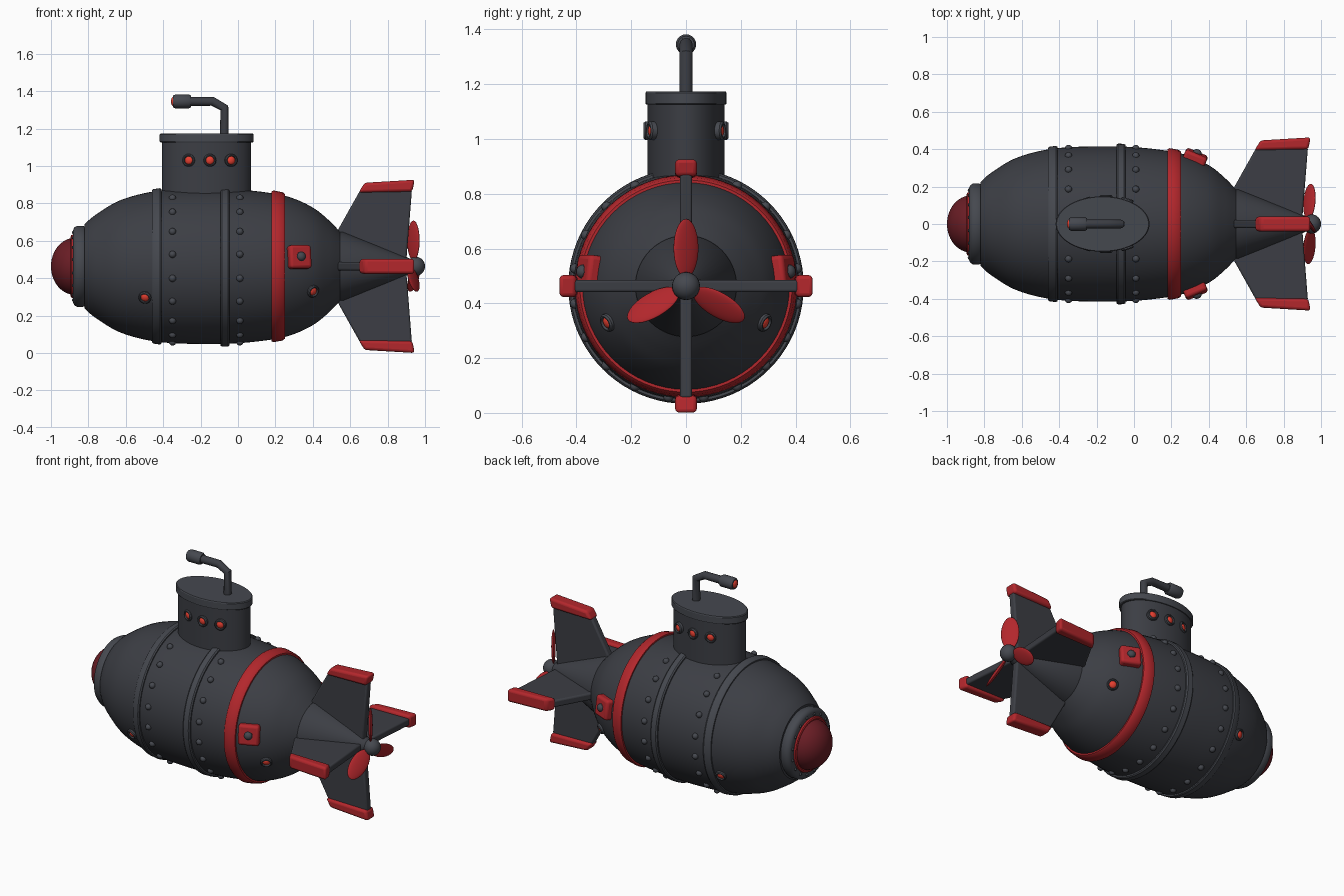
import bpy, bmesh
from math import sin, cos, pi, radians, sqrt
from mathutils import Matrix, Vector

if "Cube" in bpy.data.objects:
    bpy.data.objects.remove(bpy.data.objects["Cube"])

CZ = 0.463  # height of the hull axis


def material(name, rgb):
    m = bpy.data.materials.new(name)
    m.diffuse_color = (*rgb, 1)
    m.use_nodes = True
    m.node_tree.nodes["Principled BSDF"].inputs["Base Color"].default_value = m.diffuse_color
    return m


DARK = material("dark_steel", (0.045, 0.048, 0.058))
TRIM = material("trim_steel", (0.06, 0.065, 0.078))
RED = material("red_paint", (0.45, 0.02, 0.025))
GLOW = material("red_light", (0.8, 0.05, 0.03))
GLASS = material("dark_red_glass", (0.14, 0.012, 0.018))
AXIS = Matrix.Translation((0, 0, CZ))


def finish(bm, name, mat, matrix):
    bmesh.ops.recalc_face_normals(bm, faces=bm.faces)
    me = bpy.data.meshes.new(name)
    bm.to_mesh(me)
    bm.free()
    me.materials.append(mat)
    ob = bpy.data.objects.new(name, me)
    bpy.context.collection.objects.link(ob)
    ob.matrix_world = matrix
    return ob


def lathe(name, profile, mat, matrix=AXIS, seg=64, closed=False):
    """Revolve (x, radius) points around the local x axis."""
    bm = bmesh.new()
    rings = []
    for x, r in profile:
        if r < 1e-5:
            rings.append([bm.verts.new((x, 0, 0))] * seg)
        else:
            rings.append([bm.verts.new((x, r * cos(2 * pi * i / seg), r * sin(2 * pi * i / seg)))
                          for i in range(seg)])
    pairs = list(zip(rings, rings[1:])) + ([(rings[-1], rings[0])] if closed else [])
    for a, b in pairs:
        for i in range(seg):
            j = (i + 1) % seg
            vs = list(dict.fromkeys((a[i], a[j], b[j], b[i])))
            if len(vs) > 2:
                bm.faces.new(vs)
    return finish(bm, name, mat, matrix)


def bevel(ob, width):
    m = ob.modifiers.new("bevel", 'BEVEL')
    m.width, m.segments, m.limit_method = width, 3, 'ANGLE'


def prism(name, outline, thick, mat, matrix, width):
    """Extrude an (x, z) outline symmetrically along y."""
    bm = bmesh.new()
    f = bm.faces.new([bm.verts.new((x, -thick / 2, z)) for x, z in outline])
    ext = bmesh.ops.extrude_face_region(bm, geom=[f])
    bmesh.ops.translate(bm, vec=(0, thick, 0),
                        verts=[v for v in ext["geom"] if isinstance(v, bmesh.types.BMVert)])
    bevel(finish(bm, name, mat, matrix), width)


def frame(pos, normal):
    return Matrix.Translation(pos) @ Vector(normal).to_track_quat('X', 'Z').to_matrix().to_4x4()


# Hull profile, smoothed through a few points
KEYS = [(-0.90, 0.12), (-0.82, 0.225), (-0.74, 0.29), (-0.62, 0.357), (-0.44, 0.402), (-0.22, 0.415),
        (0.0, 0.411), (0.2, 0.388), (0.31, 0.358), (0.41, 0.308), (0.485, 0.247), (0.545, 0.185), (0.6, 0.12)]
HULL = []
for p0, p1, p2, p3 in zip(KEYS, KEYS[1:], KEYS[2:], KEYS[3:]):
    for k in range(6):
        t = k / 6
        HULL.append(tuple(0.5 * (2 * b + (c - a) * t + (2 * a - 5 * b + 4 * c - d) * t * t
                                 + (3 * b - a - 3 * c + d) * t ** 3)
                          for a, b, c, d in zip(p0, p1, p2, p3)))
HULL.append(KEYS[-2])


def radius(x):
    for (xa, ra), (xb, rb) in zip(HULL, HULL[1:]):
        if xa <= x <= xb:
            return ra + (rb - ra) * (x - xa) / (xb - xa)


def on_hull(x, deg, side=1):
    a = radians(deg)
    r, slope = radius(x), (radius(x + 0.02) - radius(x - 0.02)) / 0.04
    d = Vector((0, side * cos(a), sin(a)))
    return frame(Vector((x, 0, CZ)) + d * r, d - Vector((slope, 0, 0)))


def dome(h, r, n=6):
    return [(h * sin(pi / 2 * k / n), r * cos(pi / 2 * k / n)) for k in range(n + 1)]


def porthole(name, matrix):
    lathe(name + "_rim", [(-0.02, 0.034), (0.008, 0.034), (0.014, 0.029), (0.014, 0.024), (0.004, 0.022)],
          TRIM, matrix, 24)
    lathe(name + "_lens", [(-0.01, 0.023)] + dome(0.014, 0.023), GLOW, matrix, 20)


lathe("hull", [(-0.82, 0)] + HULL + [(0.545, 0)], DARK)
lathe("tail_cone", [(0.5, 0.185), (0.56, 0.185), (0.90, 0.05), (0.93, 0.035), (0.93, 0)], DARK, seg=48)


# Bands around the hull follow its profile
def band(name, x0, x1, h, mat):
    e = (x1 - x0) * 0.15
    lathe(name, [(x0, radius(x0) - 0.01), (x0, radius(x0) + h * 0.6), (x0 + e, radius(x0 + e) + h),
                 (x1 - e, radius(x1 - e) + h), (x1, radius(x1) + h * 0.6), (x1, radius(x1) - 0.01)], mat, seg=80)


band("front_band", -0.46, -0.41, 0.013, TRIM)
band("middle_band", -0.093, -0.045, 0.015, TRIM)
band("red_band", 0.18, 0.25, 0.016, RED)

# Nose window
lathe("nose_flange", [(-0.80, 0.20), (-0.815, 0.21), (-0.83, 0.217), (-0.86, 0.217), (-0.875, 0.208),
                      (-0.881, 0.195), (-0.881, 0.12)], TRIM)
lathe("nose_red_ring", [(-0.883 + 0.012 * cos(k * pi / 4), 0.158 + 0.012 * sin(k * pi / 4)) for k in range(8)],
      RED, closed=True)
lathe("nose_dome", [(-0.87 - h, r) for h, r in dome(0.13, 0.153, 12)], GLASS, seg=48)
for i in range(16):
    a = 2 * pi * (i + 0.5) / 16
    lathe("nose_rivet", dome(0.009, 0.009, 3),
          TRIM, frame((-0.88, 0.184 * cos(a), CZ + 0.184 * sin(a)), (-1, 0, 0)), 10)

# Rivet rows
for x in (-0.35, 0.01):
    for i in range(20):
        lathe("hull_rivet", [(-0.008, 0.019)] + dome(0.018, 0.019, 4), TRIM, on_hull(x, 9 + 18 * i), 14)

# Conning tower and its cap (elliptical)
TOWER = (Matrix.Translation((-0.168, 0, 0)) @ Matrix.Diagonal((1, 0.59, 1, 1)) @ Matrix.Rotation(-pi / 2, 4, 'Y'))
lathe("tower", [(0.7, 0.238), (1.14, 0.238)], DARK, TOWER)
lathe("tower_cap", [(1.126, 0), (1.126, 0.247), (1.13, 0.251), (1.168, 0.251), (1.173, 0.246), (1.173, 0)],
      TRIM, TOWER)

# Portholes and red side pads, both sides
for s in (-1, 1):
    for dx in (-0.1125, 0, 0.1125):
        y = 0.1404 * sqrt(1 - (dx / 0.238) ** 2)
        porthole("tower_porthole", frame((-0.15 + dx, s * y, 1.03), (dx / 0.238 ** 2, s * y / 0.1404 ** 2, 0)))
    porthole("front_porthole", on_hull(-0.497, -25, s))
    porthole("rear_porthole", on_hull(0.40, -25, s))
    m = on_hull(0.325, 8, s)
    bm = bmesh.new()
    bmesh.ops.create_cube(bm, size=1, matrix=Matrix.Diagonal((0.07, 0.125, 0.125, 1)))
    bevel(finish(bm, "red_pad", RED, m), 0.016)
    lathe("pad_bolt", [(0.02, 0.026), (0.036, 0.026)] + [(0.036 + h, r) for h, r in dome(0.018, 0.024, 4)],
          TRIM, m, 20)

# Periscope
cu = bpy.data.curves.new("periscope_tube", 'CURVE')
cu.dimensions, cu.bevel_depth, cu.bevel_resolution, cu.use_fill_caps = '3D', 0.024, 4, True
pts = [(-0.073, 1.15), (-0.073, 1.31), (-0.135, 1.345), (-0.27, 1.345)]
sp = cu.splines.new('POLY')
sp.points.add(len(pts) - 1)
for p, (x, z) in zip(sp.points, pts):
    p.co = (x, 0, z, 1)
cu.materials.append(DARK)
tube = bpy.data.objects.new("periscope_tube", cu)
bpy.context.collection.objects.link(tube)
bpy.context.view_layer.objects.active = tube
tube.select_set(True)
bpy.ops.object.convert(target='MESH')
HEAD = Matrix.Translation((0, 0, 1.345))
lathe("periscope_head", [(-0.25, 0), (-0.25, 0.03), (-0.262, 0.037), (-0.335, 0.037), (-0.348, 0.031),
                         (-0.348, 0)], TRIM, HEAD, 24)
lathe("periscope_lens", [(-0.346 - h, r) for h, r in dome(0.012, 0.025, 4)], GLOW, HEAD, 20)

# Four tail fins with red tips
FIN = [(0.50, 0.12), (0.54, 0.205), (0.655, 0.41), (0.93, 0.41), (0.90, 0.03), (0.6, 0.03)]
TIP = [(0.645, 0.395), (0.677, 0.447), (0.945, 0.463), (0.932, 0.40)]
for i in range(4):
    m = AXIS @ Matrix.Rotation(i * pi / 2, 4, 'X')
    prism("tail_fin", FIN, 0.045, DARK, m, 0.01)
    prism("fin_tip", TIP, 0.08, RED, m, 0.015)

# Propeller
lathe("propeller_hub", [(0.951 + 0.049 * -cos(pi * k / 12), 0.051 * sin(pi * k / 12)) for k in range(13)],
      TRIM, seg=32)
for i in range(3):
    m = (AXIS @ Matrix.Rotation(i * 2 * pi / 3, 4, 'X') @ Matrix.Translation((0.938, 0, 0.138))
         @ Matrix.Rotation(radians(35), 4, 'Z') @ Matrix.Diagonal((0.013, 0.055, 0.107, 1)))
    bm = bmesh.new()
    bmesh.ops.create_uvsphere(bm, u_segments=24, v_segments=14, radius=1)
    finish(bm, "propeller_blade", RED, m)

bpy.ops.object.select_all(action='SELECT')
bpy.ops.object.shade_smooth_by_angle(angle=radians(35))
